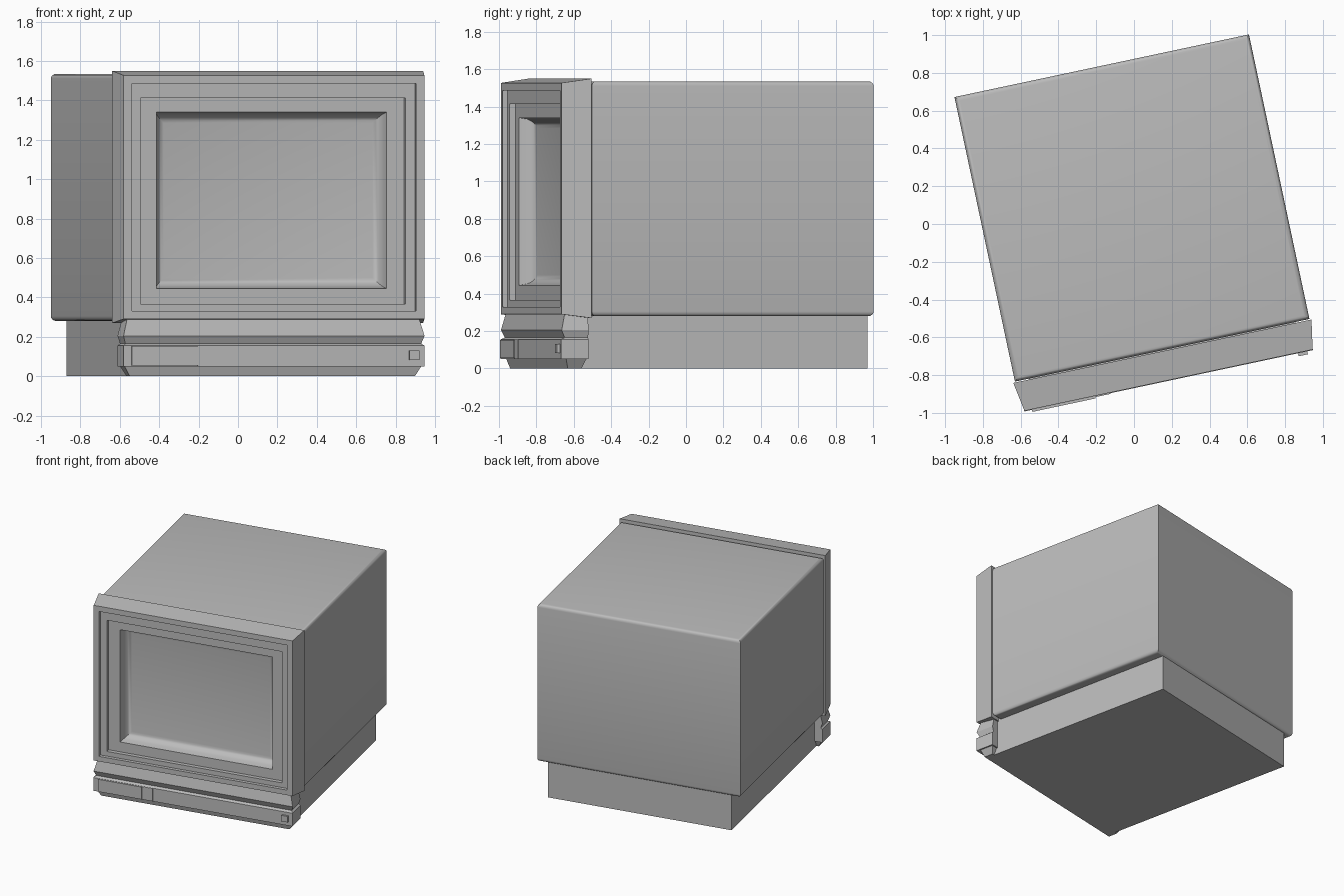
import bpy, bmesh, math
from mathutils import Matrix, Vector

if "Cube" in bpy.data.objects:
    bpy.data.objects.remove(bpy.data.objects["Cube"], do_unlink=True)

# The whole set is turned slightly on its stand
TURN = Matrix.Rotation(math.radians(12), 4, 'Z') @ Matrix.Translation((0.007, 0, 0))

grey = bpy.data.materials.new("casing_grey")
grey.use_nodes = True
COLOUR = (0.5, 0.5, 0.5, 1)
grey.diffuse_color = COLOUR
grey.node_tree.nodes["Principled BSDF"].inputs["Base Color"].default_value = COLOUR


def loft(name, rings, bevel=0.0):
    """Skin a series of four-cornered rings and cap both ends."""
    bm = bmesh.new()
    loops = [[bm.verts.new(Vector(p)) for p in ring] for ring in rings]
    for a, b in zip(loops, loops[1:]):
        for i in range(4):
            j = (i + 1) % 4
            bm.faces.new((a[i], a[j], b[j], b[i]))
    bm.faces.new(loops[0])
    bm.faces.new(loops[-1])
    bmesh.ops.recalc_face_normals(bm, faces=bm.faces)
    if bevel:
        # Round only the horizontal edges
        flat = [e for e in bm.edges if abs(e.verts[0].co.z - e.verts[1].co.z) < 0.001]
        bmesh.ops.bevel(bm, geom=flat, offset=bevel, segments=4, profile=0.5, affect='EDGES')
    bm.transform(TURN)
    mesh = bpy.data.meshes.new(name)
    bm.to_mesh(mesh)
    bm.free()
    mesh.materials.append(grey)
    obj = bpy.data.objects.new(name, mesh)
    bpy.context.collection.objects.link(obj)
    bpy.ops.object.select_all(action='DESELECT')
    obj.select_set(True)
    bpy.context.view_layer.objects.active = obj
    bpy.ops.object.shade_smooth_by_angle(angle=math.radians(32))
    return obj


def upright(w, z0, z1, y):
    """Rectangle facing the front."""
    return [(-w, y, z0), (w, y, z0), (w, y, z1), (-w, y, z1)]


def level(w, front, back, z):
    """Rectangle lying flat."""
    return [(-w, front, z), (w, front, z), (w, back, z), (-w, back, z)]


def block(name, x0, x1, y0, y1, z0, z1, bevel=0.0):
    ring = lambda z: [(x0, y0, z), (x1, y0, z), (x1, y1, z), (x0, y1, z)]
    return loft(name, [ring(z0), ring(z1)], bevel)


# Main casing and the narrower base below it
block("casing", -0.797, 0.797, -0.685, 0.855, 0.28, 1.535, 0.025)
block("base", -0.72, 0.72, -0.73, 0.837, 0, 0.3)

# Front frame: flared rim, two steps inward, then a curved slope to the screen
frame = [
    upright(0.807, 0.27, 1.55, -0.69),
    upright(0.78, 0.29, 1.527, -0.847),
    upright(0.738, 0.33, 1.485, -0.847),
    upright(0.738, 0.33, 1.485, -0.82),
    upright(0.688, 0.367, 1.413, -0.82),
    upright(0.688, 0.367, 1.413, -0.788),
    upright(0.597, 0.445, 1.34, -0.788),
]
for k in range(1, 6):
    a = math.radians(15 + 75 * k / 5)
    inset = 0.055 * (1 - math.cos(a))
    depth = 0.088 * math.sin(a)
    frame.append(upright(0.597 - inset, 0.445 + inset, 1.34 - inset, -0.788 + depth))
loft("screen_frame", frame)

# Control strip under the screen, with a waist and a tapered foot
loft("control_strip", [
    level(0.74, -0.805, -0.73, 0),
    level(0.77, -0.82, -0.71, 0.05),
    level(0.781, -0.85, -0.70, 0.05),
    level(0.781, -0.85, -0.70, 0.155),
    level(0.768, -0.828, -0.70, 0.165),
    level(0.781, -0.847, -0.70, 0.205),
    level(0.757, -0.825, -0.70, 0.295),
])

# Flap, trim plate and power button
block("control_flap", -0.74, -0.397, -0.861, -0.84, 0.055, 0.153)
block("trim_plate", -0.397, -0.315, -0.854, -0.84, 0.052, 0.154)
block("power_button", 0.70, 0.75, -0.866, -0.84, 0.083, 0.13)
